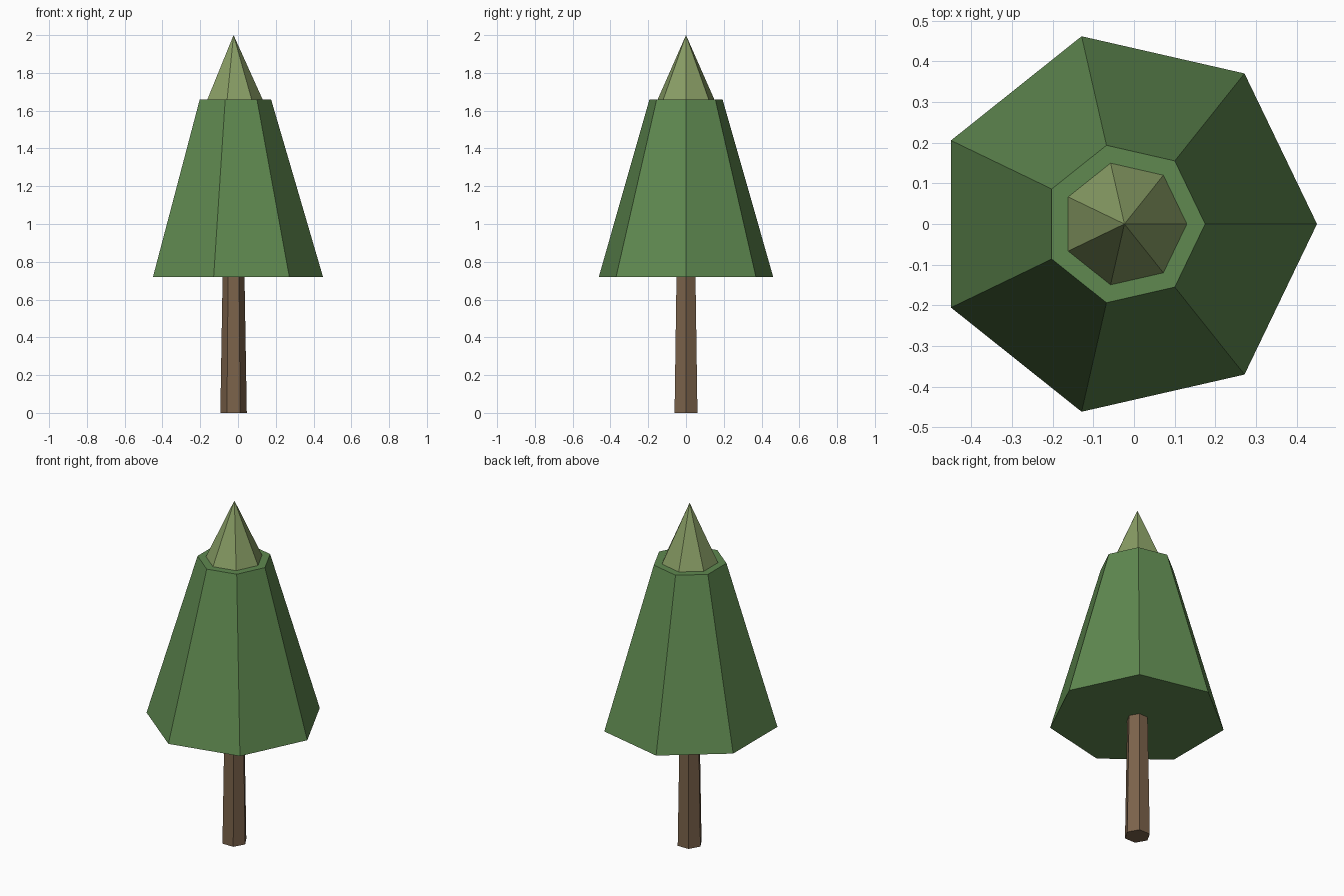
import bpy, math

if "Cube" in bpy.data.objects:
    bpy.data.objects.remove(bpy.data.objects["Cube"])

AXIS_X = -0.0235  # odd-sided crown sits off its bounding-box centre


def material(name, rgb):
    m = bpy.data.materials.new(name)
    m.diffuse_color = (*rgb, 1)
    m.use_nodes = True
    m.node_tree.nodes["Principled BSDF"].inputs["Base Color"].default_value = m.diffuse_color
    return m


def tapered(name, sides, r_low, r_high, z_low, z_high, mat):
    # flat-faced frustum (or pyramid) with its first corner on +x
    bpy.ops.mesh.primitive_cone_add(
        vertices=sides, radius1=r_low, radius2=r_high, depth=z_high - z_low,
        location=(AXIS_X, 0, (z_low + z_high) / 2))
    ob = bpy.context.object
    ob.name = name
    # primitive starts with a corner on +y
    ob.rotation_euler.z = -math.pi / 2
    ob.data.materials.append(mat)
    return ob


bark = material("bark", (0.20, 0.125, 0.07))
leaf = material("leaf", (0.115, 0.25, 0.08))
shoot = material("shoot", (0.25, 0.34, 0.13))

# Trunk
tapered("trunk", 6, 0.070, 0.058, 0.0, 0.72, bark)
# Main foliage
tapered("foliage", 7, 0.4735, 0.1985, 0.72, 1.66, leaf)
# Pointed top
tapered("treetop", 7, 0.1535, 0.0, 1.66, 2.0, shoot)
